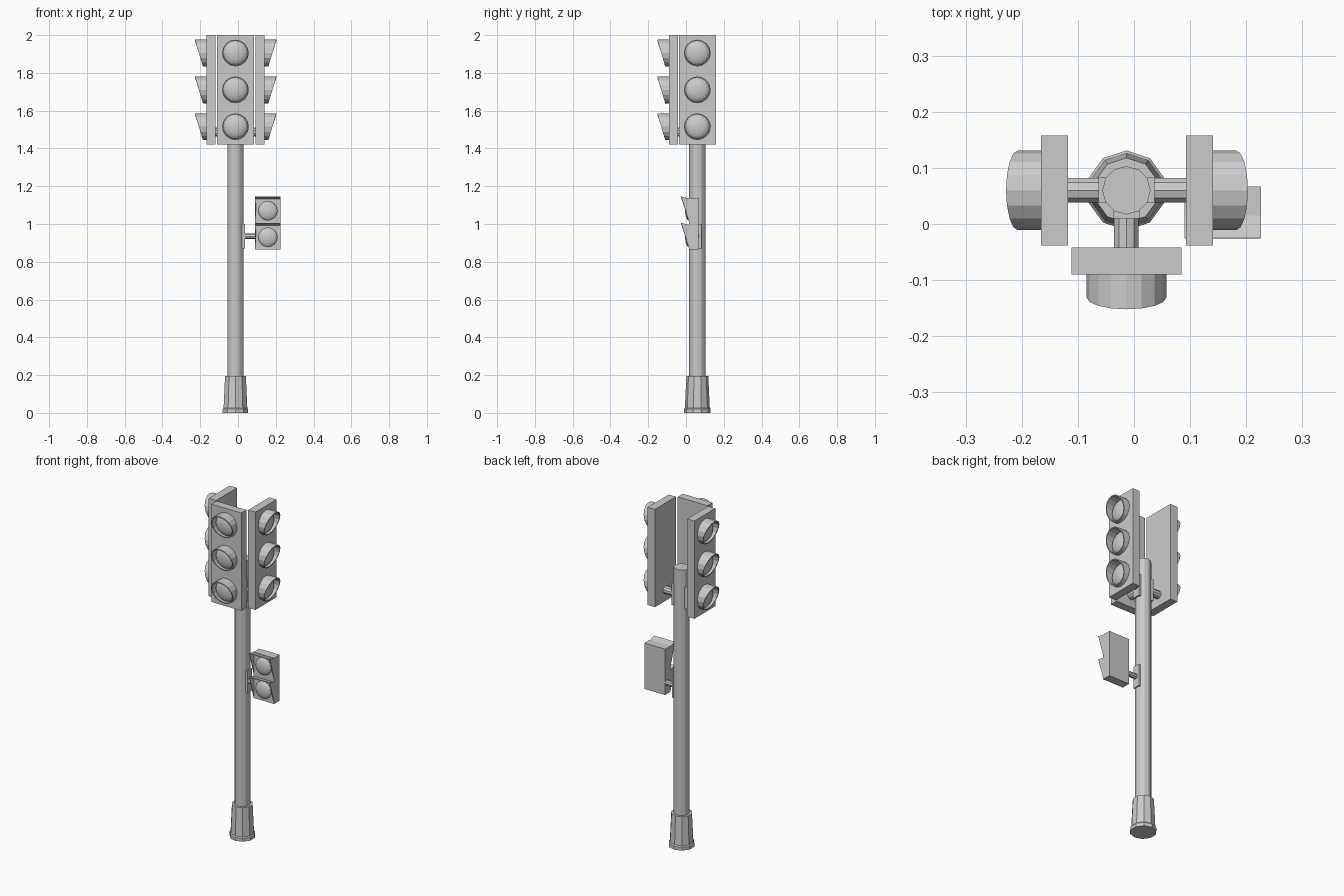
import bpy, bmesh
from math import sin, cos, pi
from mathutils import Matrix, Vector

if "Cube" in bpy.data.objects:
    bpy.data.objects.remove(bpy.data.objects["Cube"])

CX, CY = -0.0135, 0.06  # pole axis


def mesh_object(name, verts, faces, matrix=Matrix()):
    mesh = bpy.data.meshes.new(name)
    mesh.from_pydata([matrix @ Vector(v) for v in verts], [], faces)
    bm = bmesh.new()
    bm.from_mesh(mesh)
    bmesh.ops.recalc_face_normals(bm, faces=bm.faces)
    bm.to_mesh(mesh)
    bm.free()
    ob = bpy.data.objects.new(name, mesh)
    bpy.context.collection.objects.link(ob)
    return ob


def box(name, lo, hi, matrix=Matrix()):
    v = [(x, y, z) for x in (lo[0], hi[0]) for y in (lo[1], hi[1]) for z in (lo[2], hi[2])]
    f = [(0, 1, 3, 2), (4, 6, 7, 5), (0, 4, 5, 1), (2, 3, 7, 6), (0, 2, 6, 4), (1, 5, 7, 3)]
    return mesh_object(name, v, f, matrix)


def lathe(name, profile, n, matrix=Matrix()):
    """Revolve (radius, height) points around local z, capping both ends."""
    v = [(r * sin(2 * pi * i / n), r * cos(2 * pi * i / n), h) for r, h in profile for i in range(n)]
    f = [(k * n + i, k * n + (i + 1) % n, (k + 1) * n + (i + 1) % n, (k + 1) * n + i)
         for k in range(len(profile) - 1) for i in range(n)]
    f += [tuple(range(n)), tuple(range(len(v) - n, len(v)))]
    return mesh_object(name, v, f, matrix)


def lens(name, r, depth, pos, matrix=Matrix()):
    # shallow dome bulging toward -y
    prof = [(r * cos(a * pi / 10), depth * sin(a * pi / 10)) for a in range(5)]
    prof.append((r * 0.05, depth))
    lathe(name, prof, 16, matrix @ Matrix.Translation(pos) @ Matrix.Rotation(pi / 2, 4, 'X'))


def round_visor(name, y, z, matrix, n=16, r=0.071, t=0.006):
    # tube whose front is cut at a slant, longest at the top
    v = []
    for rad, front in ((r, 0), (r, 1), (r - t, 1), (r - t, 0)):
        for i in range(n):
            a = 2 * pi * i / n
            reach = 0.042 + 0.021 * cos(a)
            v.append((rad * sin(a), y - front * reach, z + rad * cos(a)))
    f = [(k * n + i, k * n + (i + 1) % n, (k + 1) % 4 * n + (i + 1) % n, (k + 1) % 4 * n + i)
         for k in range(4) for i in range(n)]
    mesh_object(name, v, f, matrix)


# Pole and base
at_pole = Matrix.Translation((CX, CY, 0))
lathe("pole", [(0.043, 0.1), (0.043, 1.65)], 12, at_pole)
lathe("base", [(0.071, 0), (0.071, 0.02), (0.066, 0.026), (0.058, 0.195)], 10, at_pole)

# Three vehicle signal heads, each facing away from the pole
for side, angle, d in (("front", 0, 0.102), ("left", -pi / 2, 0.1045), ("right", pi / 2, 0.1065)):
    m = at_pole @ Matrix.Rotation(angle, 4, 'Z')
    box(side + "_housing", (-0.098, -d - 0.048, 1.42), (0.098, -d, 2.0), m)
    for i, z in enumerate((1.515, 1.71, 1.905)):
        lens(f"{side}_lens_{i}", 0.065, 0.028, (0, -d - 0.048, z), m)
        round_visor(f"{side}_visor_{i}", -d - 0.047, z, m)
    lathe(side + "_arm", [(0.023, 0.03), (0.023, d + 0.005)], 10,
          m @ Matrix.Translation((0, 0, 1.487)) @ Matrix.Rotation(pi / 2, 4, 'X'))
    box(side + "_arm_plate", (-0.023, -0.05, 1.42), (0.023, -0.035, 1.55), m)

# Pedestrian signal
X0, X1 = 0.09, 0.226
box("pedestrian_housing", (X0, 0.015, 0.865), (X1, 0.067, 1.137))
for i, z in enumerate((1.0, 1.14)):
    # hood: sloped top plate with triangular cheeks
    tri = [(-0.025, z + 0.006), (0.017, z - 0.006), (0.017, z - 0.132)]
    v = [(x, y, h) for x in (X0, X1) for y, h in tri]
    hood = mesh_object(f"pedestrian_hood_{i}", v, [(0, 1, 2), (3, 5, 4), (0, 3, 4, 1)])
    # make normals of the open sheet face outward before thickening
    top = hood.data.polygons[2]
    if top.normal.z < 0:
        hood.data.flip_normals()
    mod = hood.modifiers.new("thickness", 'SOLIDIFY')
    mod.thickness = 0.005
    mod.offset = -1
    lens(f"pedestrian_lens_{i}", 0.051, 0.02, (0.158, 0.015, z - 0.07))
lathe("pedestrian_arm", [(0.016, 0.02), (0.016, 0.095)], 10,
      Matrix.Translation((0, 0.055, 0.935)) @ Matrix.Rotation(pi / 2, 4, 'Y'))
box("pedestrian_arm_plate", (0.02, 0.037, 0.87), (0.036, 0.082, 1.0))
